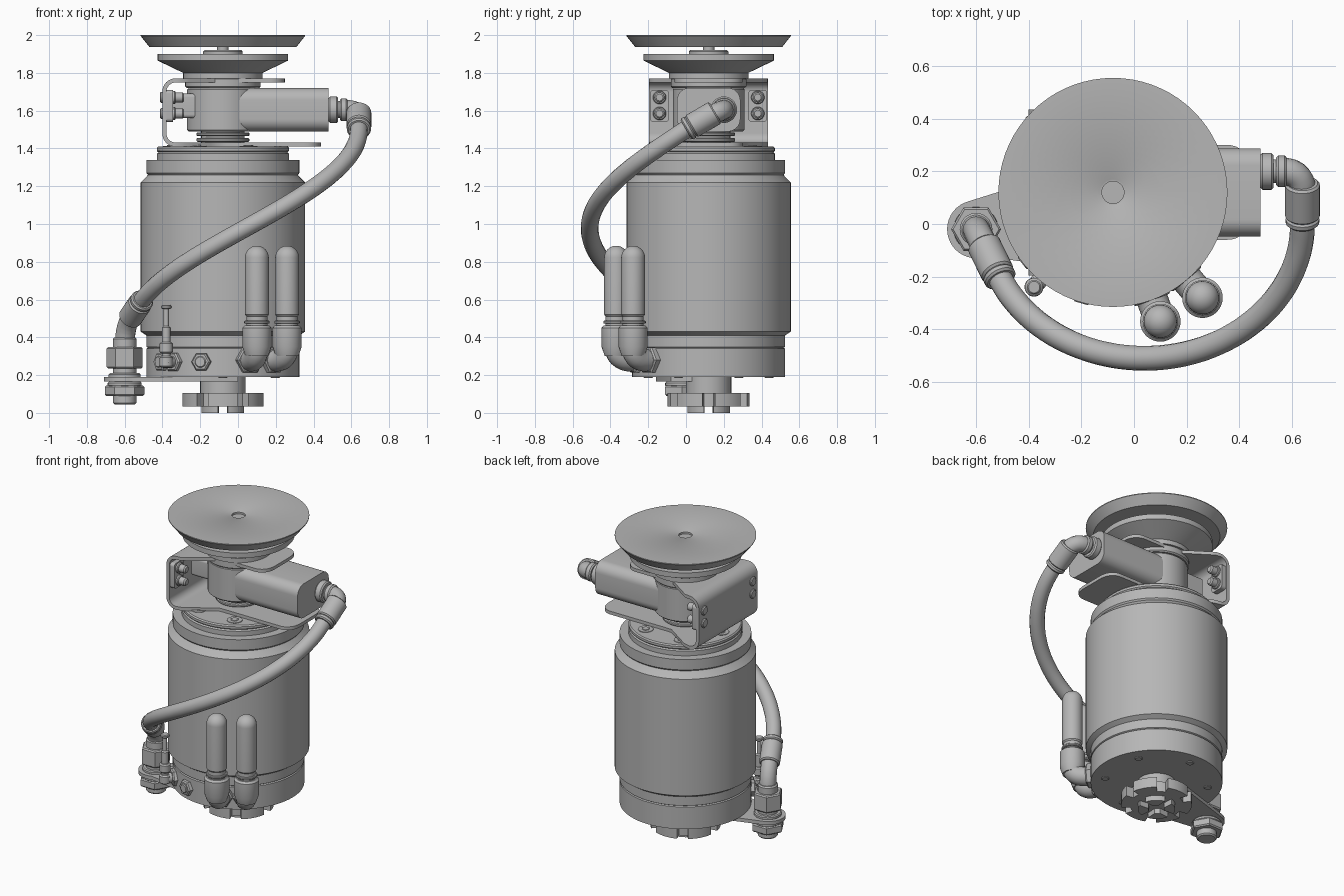
import bpy, bmesh
from math import sin, cos, pi, radians, sqrt
from mathutils import Vector

old_cube = bpy.data.objects.get("Cube")
if old_cube:
    bpy.data.objects.remove(old_cube)

shade = (.47, .47, .47, 1)
grey = bpy.data.materials.new("plain grey")
grey.use_nodes = True
grey.diffuse_color = shade
grey.node_tree.nodes["Principled BSDF"].inputs["Base Color"].default_value = shade

UP = Vector((0, 0, 1))
RIGHTWARD = Vector((1, 0, 0))
AXIS = Vector((-.08, .12, 0))


def finish(data, thickness=0):
    """Link the data, bake it to a mesh, colour it and smooth its shading."""
    part = bpy.data.objects.new(data.name, data)
    bpy.context.collection.objects.link(part)
    if thickness:
        plate = part.modifiers.new("plate thickness", 'SOLIDIFY')
        plate.thickness, plate.offset = thickness, 0
    bpy.ops.object.select_all(action='DESELECT')
    part.select_set(True)
    bpy.context.view_layer.objects.active = part
    bpy.ops.object.convert(target='MESH')
    part = bpy.context.object
    part.data.materials.clear()
    part.data.materials.append(grey)
    bpy.ops.object.shade_smooth_by_angle(angle=radians(32))


def loft(name, rings, closed=True, thickness=0):
    """Skin a row of matching outlines; closed outlines also get end caps."""
    bm = bmesh.new()
    rows = [[bm.verts.new(point) for point in ring] for ring in rings]
    for lower, upper in zip(rows, rows[1:]):
        for i in range(0 if closed else 1, len(lower)):
            bm.faces.new((lower[i - 1], lower[i], upper[i], upper[i - 1]))
    if closed:
        bm.faces.new(rows[0])
        bm.faces.new(rows[-1])
    bmesh.ops.recalc_face_normals(bm, faces=bm.faces)
    mesh = bpy.data.meshes.new(name)
    bm.to_mesh(mesh)
    bm.free()
    finish(mesh, thickness)


def arc(centre, radius, start, stop, steps=8):
    angles = [radians(start + (stop - start) * i / steps) for i in range(steps + 1)]
    return [(centre[0] + radius * cos(a), centre[1] + radius * sin(a)) for a in angles]


def lathe(name, profile, origin=AXIS, direction=UP, sides=32):
    """Revolve (radius, height) steps about a direction."""
    turn = Vector(direction).to_track_quat('Z', 'Y')
    circle = [2 * pi * i / sides for i in range(sides)]
    loft(name, [[origin + turn @ Vector((r * cos(a), r * sin(a), h)) for a in circle] for r, h in profile])


def drum(name, radius, bottom, top, origin=AXIS, direction=UP, sides=32):
    """Cylinder or hex nut with lightly chamfered rims."""
    chamfer = min(.008, (top - bottom) / 4)
    lathe(name, [(radius - chamfer, bottom), (radius, bottom + chamfer),
                 (radius, top - chamfer), (radius - chamfer, top)], origin, direction, sides)


def slab(name, outline, bottom, top):
    loft(name, [[(x, y, z) for x, y in outline] for z in (bottom, top)])


def block_along_x(name, centre, size, corner, start, stop):
    """Rounded-rectangle bar; centre, size are in (y, z)."""
    outline = []
    for quarter, (sy, sz) in enumerate([(1, 1), (-1, 1), (-1, -1), (1, -1)]):
        middle = (centre[0] + sy * (size[0] / 2 - corner), centre[1] + sz * (size[1] / 2 - corner))
        outline += arc(middle, corner, 90 * quarter, 90 * quarter + 90)
    loft(name, [[(x, y, z) for y, z in outline] for x in (start, stop)])


def tube(name, path, radius):
    curve = bpy.data.curves.new(name, 'CURVE')
    curve.dimensions = '3D'
    curve.bevel_depth, curve.bevel_resolution = radius, 6
    curve.use_fill_caps = True
    spline = curve.splines.new('BEZIER')
    spline.bezier_points.add(len(path) - 1)
    for knot, point in zip(spline.bezier_points, path):
        knot.co = point
        knot.handle_left_type = knot.handle_right_type = 'AUTO'
    finish(curve)


def elbow(name, start, corner, end, radius):
    """Quarter-turn pipe rounded through its corner."""
    steps = [i / 6 for i in range(7)]
    tube(name, [start * (1 - t) ** 2 + corner * 2 * t * (1 - t) + end * t * t for t in steps], radius)


def spoke(angle):
    return Vector((cos(radians(angle)), sin(radians(angle)), 0))


# Main housing with stepped shoulders and lid
wide, narrow, lid_radius = .435, .405, .35
lathe("housing", [(narrow, .19), (narrow, .34), (narrow - .008, .345), (narrow, .35), (narrow, .41),
                  (wide, .43), (wide, 1.22), (narrow, 1.25), (narrow - .008, 1.26), (narrow, 1.27),
                  (narrow, 1.34)], sides=72)
drum("lid_step", lid_radius, 1.33, 1.38, sides=64)
drum("lid", lid_radius, 1.38, 1.41, sides=64)
for k in range(6):
    lid_spot = AXIS + spoke(60 * k) * .27 + UP * 1.41
    drum("lid_screw_ring", .048, 0, .004, lid_spot)
    drum("lid_screw", .026, 0, .008, lid_spot, sides=6)
    drum("base_screw", .024, .184, .2, AXIS + spoke(60 * k + 30) * .32)

# Drive shaft and notched coupling below the housing
drum("drive_shaft", .12, .09, .2)
rim = []
for k in range(6):
    rim += arc(AXIS, .217, 60 * k + 9, 60 * k + 51) + arc(AXIS, .165, 60 * k + 51, 60 * k + 69, 3)
slab("coupling_disc", rim, .035, .105)
for middle in (45, 135, 225, 315):
    slab("coupling_lug", arc(AXIS, .115, middle - 32, middle + 32) + arc(AXIS, .05, middle + 20, middle - 20), 0, .04)

# Valve on the lid: neck rings, barrel and side block
drum("valve_neck", .115, 1.4, 1.5)
for bottom in (1.435, 1.465):
    drum("neck_ring", .14, bottom, bottom + .02)
drum("valve_barrel", .19, 1.49, 1.72, sides=48)
drum("barrel_cap", .2, 1.72, 1.775, sides=48)
block_along_x("valve_block", (.12, 1.605), (.335, .23), .065, -.06, .48)

# Stacked flared discs on top
lathe("lower_disc", [(.21, 1.77), (.21, 1.8), (.345, 1.865), (.345, 1.9)], sides=64)
drum("spacer", .105, 1.89, 1.92)
drum("spindle", .03, 1.91, 1.95)
lathe("top_disc", [(.39, 1.938), (wide, 1.995), (wide, 2), (.055, 2), (.05, 1.997),
                   (.042, 1.997), (.042, 1.985)], sides=72)

# C-shaped bracket: one strip bent round two corners, waisted toward its tips
span, waist, bend_x = .315, .18, -.33


def half_width(x, tip):
    flare = min(1, max(0, -.1 - x) / .2)
    rounding = sqrt(1 - (1 - min(1, (tip - x) / .08)) ** 2)
    return (waist + (span - waist) * flare) * (1 + rounding) / 2


def tongue(tip, z):
    places = [tip + (bend_x - tip) * (i / 24) ** 1.5 for i in range(24)]
    return [(x, z, half_width(x, tip)) for x in places]


corners = arc((bend_x, 1.7), .06, 90, 180) + arc((bend_x, 1.48), .06, 180, 270)
strip = tongue(.25, 1.76) + [(x, z, span) for x, z in corners] + tongue(.44, 1.42)[::-1]
loft("bracket", [[(x, AXIS.y - w, z), (x, AXIS.y + w, z)] for x, z, w in strip], closed=False, thickness=.022)

# Pads and screws holding the valve to the bracket
block_along_x("pad_arm", (.12, 1.625), (.24, .13), .02, -.35, -.2)
for side in (-1, 1):
    y = AXIS.y + side * .26
    block_along_x("screw_pad", (y, 1.625), (.1, .17), .02, -.38, -.345)
    for z in (1.585, 1.67):
        spot = Vector((-.35, y, z))
        drum("bracket_washer", .035, 0, .02, spot, RIGHTWARD)
        drum("bracket_screw", .026, .01, .065, spot, RIGHTWARD)
        drum("bracket_screw_end", .03, .04, .062, spot, -RIGHTWARD)

# Upper hose fitting
outlet = Vector((.48, .2, 1.605))
drum("fitting_base", .07, 0, .05, outlet, RIGHTWARD)
drum("fitting_neck", .045, .04, .07, outlet, RIGHTWARD)
drum("fitting_shoulder", .06, .06, .1, outlet, RIGHTWARD)
hose_top = Vector((.64, 0, 1.5))
slope = Vector((0, -.86, -.5))
elbow("upper_elbow", outlet + RIGHTWARD * .08, outlet + RIGHTWARD * .16, hose_top - slope * .14, .052)
drum("upper_collar", .066, -.18, -.03, hose_top, slope)
drum("upper_collar_lip", .064, -.03, 0, hose_top, slope)

# Hose sweeping round the front while falling steadily
sweep = range(0, 168, 8)
hose = [Vector((.04 + .6 * cos(radians(a)), -.51 * sin(radians(a)), 1.5 - .0058 * a)) for a in sweep]
tube("hose", [hose_top - slope * .05] + hose, .047)

# Lower hose fitting and mounting tab
port = Vector((-.6, -.02, 0))
hose_end = hose[-1]
bend = port + UP * .46
drum("lower_collar", .064, -.02, .13, hose_end, bend - hose_end)
drum("lower_collar_lip", .062, -.05, -.02, hose_end, bend - hose_end)
elbow("lower_elbow", hose_end.lerp(bend, .5), bend, port + UP * .35, .052)
drum("fitting_stem", .062, .045, .4, port)
drum("upper_nut", .095, .235, .35, port, sides=6)
drum("lower_nut", .105, .09, .145, port, sides=6)
drum("upper_washer", .085, .185, .21, port)
drum("lower_washer", .09, .14, .165, port)
slab("mounting_tab", arc(port, .11, 105, 290, 20) + [(-.3, -.16), (0, -.08), (0, .08), (-.2, .22)], .166, .19)

# Two silencers on elbows
for spot in (Vector((.1, -.37, 0)), Vector((.26, -.28, 0))):
    outward = (spot - AXIS).normalized()
    base = AXIS + outward * .385 + UP * .28
    drum("silencer_nut", .076, 0, .05, base, outward, 6)
    elbow("silencer_elbow", base, spot + UP * .265, spot + UP * .35, .06)
    lathe("silencer_socket", [(.06, .3), (.077, .35), (.077, .45), (.065, .462)], spot)
    drum("silencer_neck", .056, .45, .53, spot)
    drum("silencer_ring", .067, .472, .488, spot)
    lathe("silencer_body", [(.055, .51), (.063, .52)] + arc((0, .822), .063, 0, 85), spot)

# Small bleed valve on its own elbow
bleed = Vector((-.38, -.24, 0))
outward = (bleed - AXIS).normalized()
drum("bleed_nut", .055, -.08, -.04, bleed + UP * .27, outward, 6)
drum("bleed_port", .032, -.05, .025, bleed + UP * .27, outward)
for name, radius, bottom, top in (("bleed_base", .036, .24, .3), ("bleed_stem", .022, .29, .46),
                                  ("bleed_body", .035, .315, .375), ("bleed_pin", .014, .45, .56),
                                  ("bleed_cap", .027, .55, .57)):
    drum(name, radius, bottom, top, bleed, sides=20)

# Hex plugs round the base
for angle in (-106, -142):
    seat = AXIS + spoke(angle) * .39 + UP * .27
    drum("hex_plug", .052, 0, .042, seat, spoke(angle), 6)
    drum("plug_face", .03, .03, .048, seat, spoke(angle))
